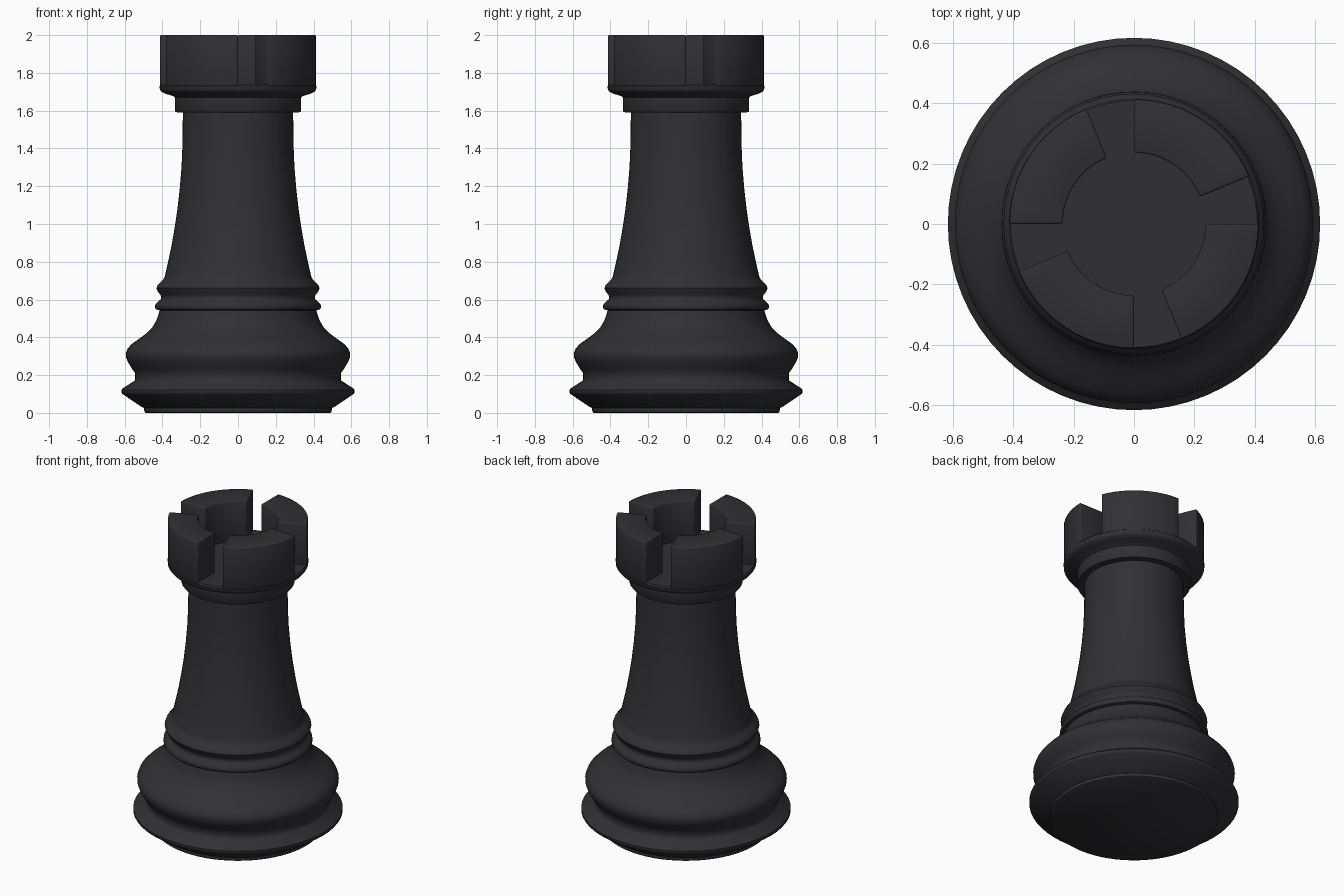
import bpy, bmesh
from math import cos, sin, radians, pi

if "Cube" in bpy.data.objects:
    bpy.data.objects.remove(bpy.data.objects["Cube"])

SEG = 64
mat = bpy.data.materials.new("black_finish")
mat.diffuse_color = (0.03, 0.029, 0.034, 1)
mat.use_nodes = True
mat.node_tree.nodes["Principled BSDF"].inputs["Base Color"].default_value = mat.diffuse_color


def finish(bm, name, angle):
    bmesh.ops.recalc_face_normals(bm, faces=bm.faces)
    me = bpy.data.meshes.new(name)
    bm.to_mesh(me)
    bm.free()
    me.materials.append(mat)
    ob = bpy.data.objects.new(name, me)
    bpy.context.collection.objects.link(ob)
    bpy.ops.object.select_all(action='DESELECT')
    ob.select_set(True)
    bpy.context.view_layer.objects.active = ob
    bpy.ops.object.shade_smooth_by_angle(angle=radians(angle))
    return ob


def lathe(name, profile):
    bm = bmesh.new()
    rings = [[bm.verts.new((r * cos(2 * pi * i / SEG), r * sin(2 * pi * i / SEG), z))
              for i in range(SEG)] for r, z in profile]
    for a, b in zip(rings, rings[1:]):
        for i in range(SEG):
            j = (i + 1) % SEG
            bm.faces.new((a[i], a[j], b[j], b[i]))
    bm.faces.new(rings[0][::-1])
    bm.faces.new(rings[-1])
    return finish(bm, name, 40)


def merlon(name, start, span=67.5, r_in=0.237, r_out=0.413, z0=1.72, z1=2.0, steps=12):
    bm = bmesh.new()
    angles = [radians(start + span * i / steps) for i in range(steps + 1)]
    cols = [[bm.verts.new((r * cos(a), r * sin(a), z))
             for r, z in ((r_in, z0), (r_out, z0), (r_out, z1), (r_in, z1))] for a in angles]
    for a, b in zip(cols, cols[1:]):
        for i in range(4):
            j = (i + 1) % 4
            bm.faces.new((a[i], a[j], b[j], b[i]))
    bm.faces.new(cols[0])
    bm.faces.new(cols[-1][::-1])
    bmesh.ops.recalc_face_normals(bm, faces=bm.faces)
    sharp = [e for e in bm.edges if e.calc_face_angle(0) > radians(60)]
    bmesh.ops.bevel(bm, geom=sharp, offset=0.006, segments=2, profile=0.5, affect='EDGES')
    return finish(bm, name, 50)


# Foot, base bulge, two rings, tapering shaft, collar and head floor
lathe("turned_body", [
    (0.488, 0), (0.496, 0.006), (0.497, 0.025), (0.515, 0.035),
    (0.612, 0.10), (0.617, 0.106), (0.617, 0.122), (0.61, 0.13),
    (0.548, 0.17), (0.544, 0.178), (0.544, 0.21),
    (0.562, 0.235), (0.583, 0.27), (0.593, 0.295), (0.594, 0.315), (0.585, 0.34),
    (0.562, 0.365), (0.52, 0.395), (0.48, 0.425), (0.452, 0.455), (0.432, 0.49),
    (0.42, 0.525), (0.415, 0.543),
    (0.434, 0.548), (0.439, 0.557), (0.438, 0.572), (0.425, 0.588), (0.41, 0.60),
    (0.407, 0.612), (0.41, 0.625),
    (0.425, 0.642), (0.432, 0.66), (0.425, 0.678), (0.407, 0.695), (0.394, 0.708),
    (0.387, 0.725), (0.37, 0.80), (0.353, 0.88), (0.337, 0.97), (0.322, 1.07),
    (0.309, 1.18), (0.299, 1.30), (0.294, 1.42), (0.292, 1.59),
    (0.33, 1.592), (0.334, 1.597), (0.334, 1.67), (0.345, 1.678),
    (0.385, 1.69), (0.405, 1.70), (0.414, 1.712), (0.415, 1.73), (0.409, 1.738)])

# Four battlements separated by narrow gaps
for k in range(4):
    merlon(f"battlement_{k + 1}", 22.5 + 90 * k)
